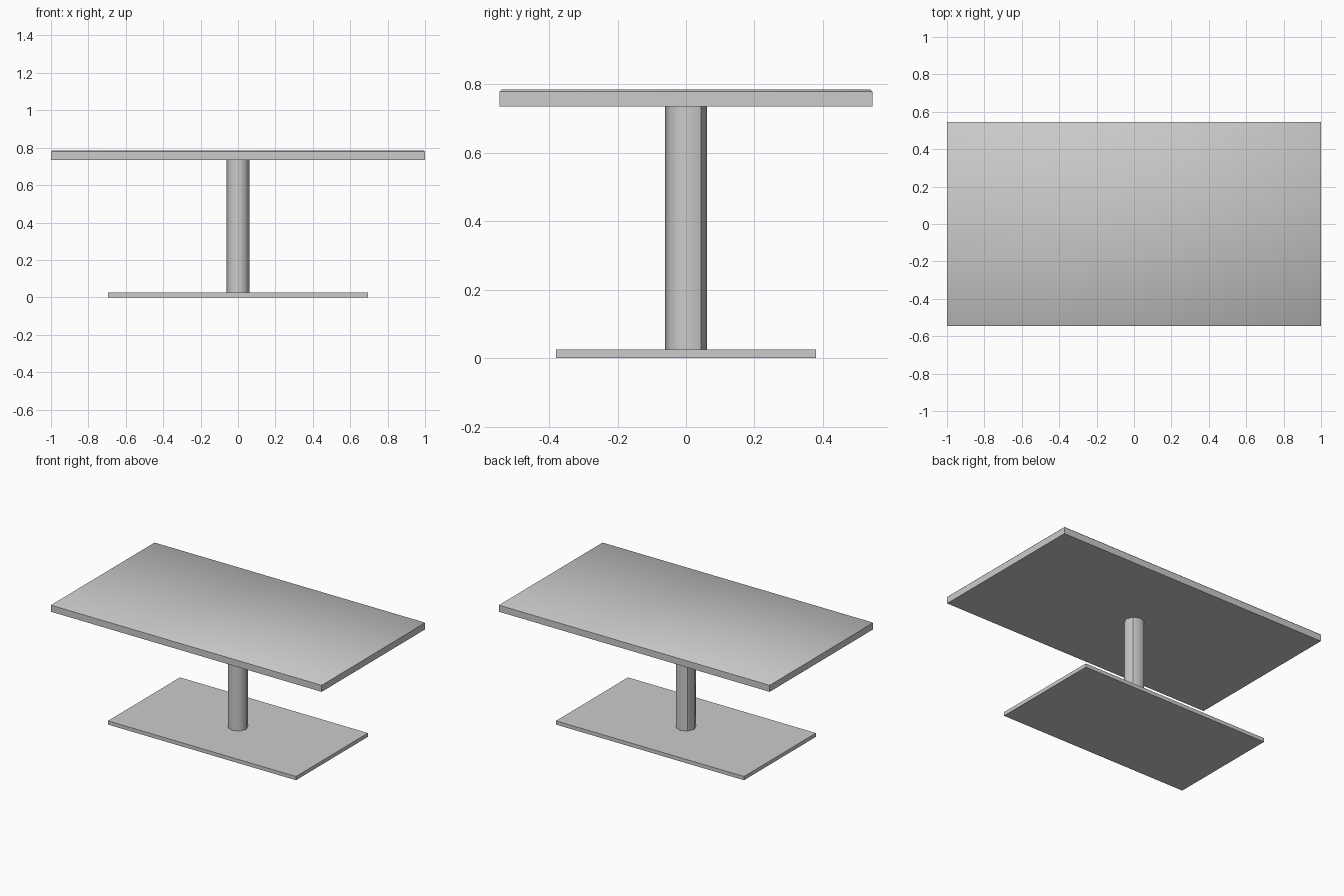
import bpy, bmesh, math

cube = bpy.data.objects.get("Cube")
if cube:
    bpy.data.objects.remove(cube, do_unlink=True)

GREY = (0.6, 0.6, 0.6, 1)
grey = bpy.data.materials.new("grey")
grey.use_nodes = True
grey.diffuse_color = GREY
grey.node_tree.nodes["Principled BSDF"].inputs["Base Color"].default_value = GREY


def finish(name, bm):
    bmesh.ops.recalc_face_normals(bm, faces=bm.faces)
    mesh = bpy.data.meshes.new(name)
    bm.to_mesh(mesh)
    bm.free()
    mesh.materials.append(grey)
    obj = bpy.data.objects.new(name, mesh)
    bpy.context.collection.objects.link(obj)
    return obj


def slab(half_x, half_y, low, high):
    bm = bmesh.new()
    bmesh.ops.create_cube(bm, size=2)
    for v in bm.verts:
        v.co = (v.co.x * half_x, v.co.y * half_y, high if v.co.z > 0 else low)
    return bm


# Flat base plate
finish("base_plate", slab(0.695, 0.38, 0, 0.025))

# Table top with a softly shaded chamfer around its upper rim
bm = slab(1, 0.545, 0.735, 0.785)
rim = [e for e in bm.edges if all(v.co.z > 0.78 for v in e.verts)]
bmesh.ops.bevel(bm, geom=rim, offset=0.006, segments=1, affect='EDGES')
bm.normal_update()
for f in bm.faces:
    f.smooth = f.normal.z > 0.3
for e in bm.edges:
    e.smooth = all(f.smooth for f in e.link_faces)
finish("table_top", bm)

# Eight-sided column, rounded in front and creased at the two back corners
bm = bmesh.new()
bmesh.ops.create_cone(bm, cap_ends=True, segments=8, radius1=0.061,
                      radius2=0.061, depth=0.71)
bmesh.ops.translate(bm, verts=bm.verts, vec=(0, 0, 0.38))
bm.normal_update()
for f in bm.faces:
    f.smooth = abs(f.normal.z) < 0.5
for e in bm.edges:
    mid = (e.verts[0].co + e.verts[1].co) / 2
    upright = abs(e.verts[0].co.z - e.verts[1].co.z) > 0.1
    back_crease = abs(mid.x) > 0.03 and 0.03 < mid.y < 0.05
    e.smooth = upright and not back_crease
finish("column", bm)
